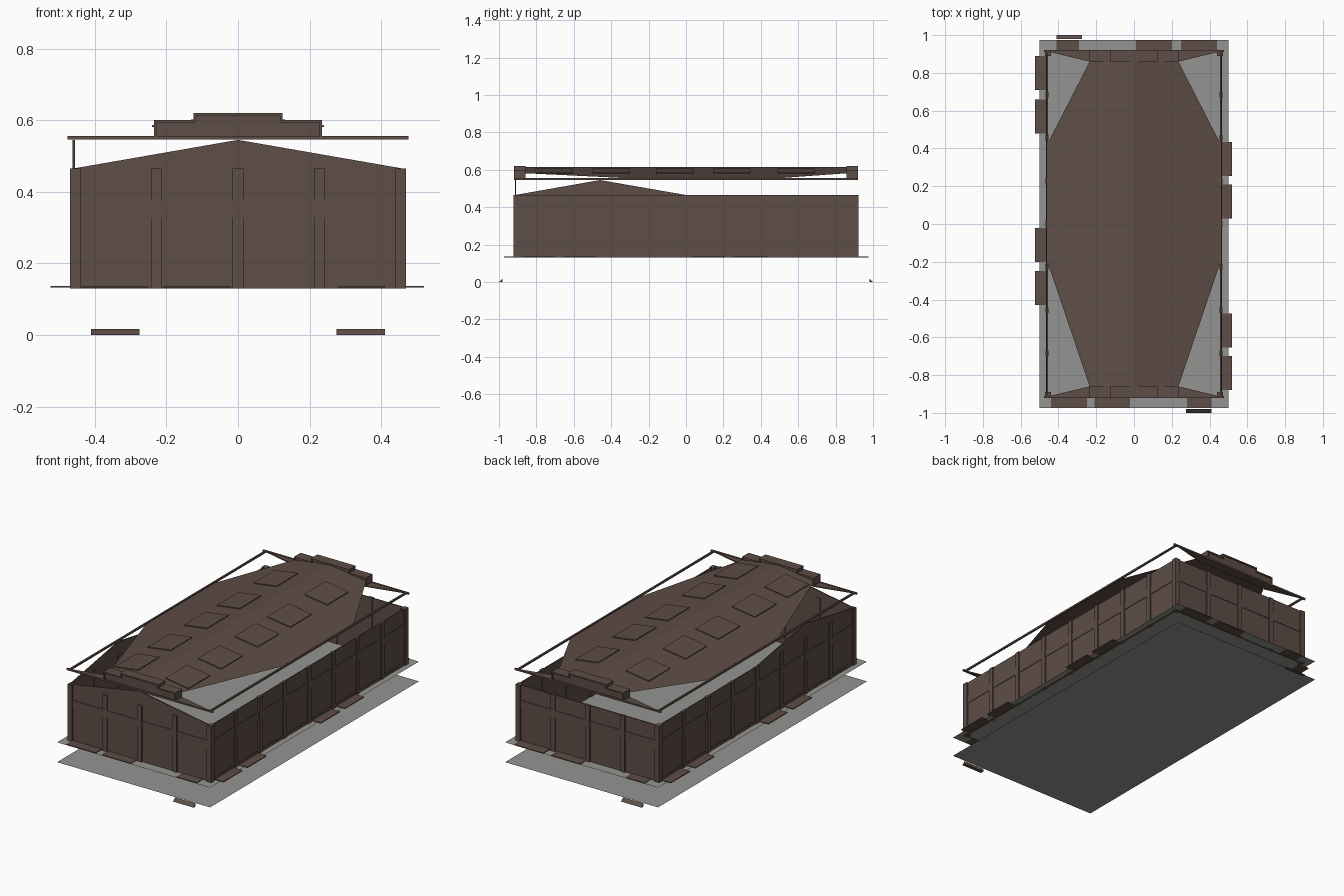
import bpy, bmesh, math
from mathutils import Vector

if "Cube" in bpy.data.objects:
    bpy.data.objects.remove(bpy.data.objects["Cube"])


def material(name, rgb):
    m = bpy.data.materials.new(name)
    m.diffuse_color = (*rgb, 1)
    m.use_nodes = True
    m.node_tree.nodes["Principled BSDF"].inputs["Base Color"].default_value = m.diffuse_color
    return m


BROWN = material("dark brown", (0.112, 0.074, 0.061))
GREY = material("concrete grey", (0.296, 0.296, 0.285))


def finish(name, bm, mat):
    me = bpy.data.meshes.new(name)
    bm.to_mesh(me)
    bm.free()
    me.materials.append(mat)
    ob = bpy.data.objects.new(name, me)
    bpy.context.collection.objects.link(ob)
    return ob


def add_box(bm, x0, x1, y0, y1, z0, z1):
    r = bmesh.ops.create_cube(bm, size=1)
    for v in r["verts"]:
        v.co = Vector(((x0 + x1) / 2 + v.co.x * (x1 - x0),
                       (y0 + y1) / 2 + v.co.y * (y1 - y0),
                       (z0 + z1) / 2 + v.co.z * (z1 - z0)))


def add_prism(bm, pts, depth):
    """Extrude a flat polygon of 3D points along the vector depth."""
    f = bm.faces.new([bm.verts.new(p) for p in pts])
    r = bmesh.ops.extrude_face_region(bm, geom=[f], use_keep_orig=True)
    vs = [g for g in r["geom"] if isinstance(g, bmesh.types.BMVert)]
    bmesh.ops.translate(bm, verts=vs, vec=Vector(depth))
    bmesh.ops.recalc_face_normals(bm, faces=bm.faces[:])


def boxes(name, dims, mat=BROWN):
    bm = bmesh.new()
    for d in dims:
        add_box(bm, *d)
    finish(name, bm, mat)


def prism(name, pts, depth, mat=BROWN):
    bm = bmesh.new()
    add_prism(bm, pts, depth)
    finish(name, bm, mat)


# two thin ground sheets
for name, z in (("ground_sheet", 0.016), ("floor_sheet", 0.133)):
    bm = bmesh.new()
    bm.faces.new([bm.verts.new((x, y, z)) for x, y in
                  ((-0.5, -0.975), (0.5, -0.975), (0.5, 0.975), (-0.5, 0.975))])
    finish(name, bm, GREY)

Z0, Z1, PEAK = 0.13, 0.465, 0.545      # wall base, eaves, gable peak

# walls: gables on the front end and on half of the left side
prism("front_wall", [(-0.46, -0.914, Z0), (0.46, -0.914, Z0), (0.46, -0.914, Z1),
                     (0, -0.914, PEAK), (-0.46, -0.914, Z1)], (0, 0.006, 0))
prism("left_wall", [(-0.462, -0.914, Z0), (-0.462, 0.914, Z0), (-0.462, 0.914, Z1),
                    (-0.462, 0, Z1), (-0.462, -0.46, PEAK), (-0.462, -0.914, Z1)], (0.006, 0, 0))
boxes("right_wall", [(0.456, 0.462, -0.914, 0.914, Z0, Z1)])
boxes("back_wall", [(-0.46, 0.46, 0.908, 0.914, Z0, Z1)])

# pilasters, corner posts and trim bands
for s, side in ((-1, "left"), (1, "right")):
    xs = sorted((s * 0.452, s * 0.469))
    boxes(side + "_pilasters", [(*xs, 0.228 * i - 0.015, 0.228 * i + 0.015, Z0, Z1)
                                for i in range(-3, 4)])
    xb = sorted((s * 0.458, s * 0.465))
    boxes(side + "_trim", [(*xb, -0.9, 0.9, 0.33, 0.375), (*xb, -0.9, 0.9, Z0, 0.15)])
for s, end in ((-1, "front"), (1, "back")):
    ys = sorted((s * 0.905, s * 0.921))
    boxes(end + "_pilasters", [(0.228 * i - 0.015, 0.228 * i + 0.015, *ys, Z0, Z1)
                               for i in (-1, 0, 1)])
    yb = sorted((s * 0.91, s * 0.917))
    boxes(end + "_trim", [(-0.45, 0.45, *yb, 0.328, 0.375)])
    yc = sorted((s * 0.89, s * 0.922))
    boxes(end + "_corner_posts", [(*sorted((t * 0.44, t * 0.47)), *yc, Z0, Z1) for t in (-1, 1)])

# floating roof sheet with clipped corners
EAVE, RIDGE, HALF = 0.55, 0.615, 0.455


def roof_z(x):
    return RIDGE - abs(x) * (RIDGE - EAVE) / HALF


bm = bmesh.new()
ridge = [bm.verts.new((0, y, RIDGE)) for y in (-0.86, 0.86)]
for s in (-1, 1):
    rim = [bm.verts.new((s * x, y, roof_z(x))) for x, y in
           ((0.235, -0.86), (HALF, -0.21), (HALF, 0.43), (0.235, 0.86))]
    f = bm.faces.new([ridge[0], *rim, ridge[1]])
    f.normal_update()
    if f.normal.z < 0:
        f.normal_flip()
finish("roof", bm, BROWN)

# raised skylight panels on both slopes
bm = bmesh.new()
for s in (-1, 1):
    for y in (-0.705, -0.4, -0.06, 0.245, 0.59):
        pts = [(s * x, y + d, roof_z(x)) for x, d in
               ((0.09, -0.1), (0.24, -0.1), (0.24, 0.1), (0.09, 0.1))]
        add_prism(bm, pts, (0, 0, 0.005))
finish("skylights", bm, BROWN)

# stepped parapets with a raised border and tapered wings at each end
B = 0.547
outer = [(-0.235, B), (-0.235, 0.6), (-0.125, 0.6), (-0.125, 0.62),
         (0.125, 0.62), (0.125, 0.6), (0.235, 0.6), (0.235, B)]
inner = [(-0.227, B), (-0.227, 0.592), (-0.117, 0.592), (-0.117, 0.612),
         (0.117, 0.612), (0.117, 0.592), (0.227, 0.592), (0.227, B)]
for s, end in ((-1, "front"), (1, "back")):
    prism(end + "_parapet", [(x, s * 0.862, z) for x, z in inner], (0, s * 0.052, 0))
    prism(end + "_parapet_border", [(x, s * 0.858, z) for x, z in outer + inner[::-1]],
          (0, s * 0.062, 0))
    for t, side in ((-1, "left"), (1, "right")):
        prism(end + "_" + side + "_wing", [(t * 0.465, s * 0.915, 0.547), (t * 0.235, s * 0.86, 0.547),
                                           (t * 0.235, s * 0.915, 0.547)], (0, 0, 0.007))

# thin eaves frame around the building
boxes("eaves_frame", [(s * 0.459 - 0.005, s * 0.459 + 0.005, -0.92, 0.92, 0.546, 0.556) for s in (-1, 1)]
      + [(-0.476, 0.476, s * 0.915 - 0.005, s * 0.915 + 0.005, 0.546, 0.556) for s in (-1, 1)])

# loading aprons lying on the floor sheet
T = (0.132, 0.137)
boxes("left_aprons", [(-0.524, -0.46, y, y + 0.18, *T) for y in (0.71, 0.48, -0.2, -0.43)])
boxes("right_aprons", [(0.46, 0.52, y, y + 0.18, *T) for y in (0.255, 0.03, -0.655, -0.88)])
boxes("front_aprons", [(a, b, -0.972, -0.914, *T) for a, b in
                       ((-0.44, -0.25), (-0.21, -0.02), (0.28, 0.41))])
boxes("back_aprons", [(a, b, 0.914, 0.975, *T) for a, b in
                      ((-0.41, -0.29), (0.01, 0.2), (0.25, 0.44))])

# small wedge steps at the ground sheet edge
for s, end in ((-1, "front"), (1, "back")):
    x0 = -0.275 if s > 0 else 0.275
    prism(end + "_step", [(x0, s * 1.0, 0), (x0, s * 0.98, 0.017), (x0, s * 0.98, 0)],
          (-s * 0.135, 0, 0))
